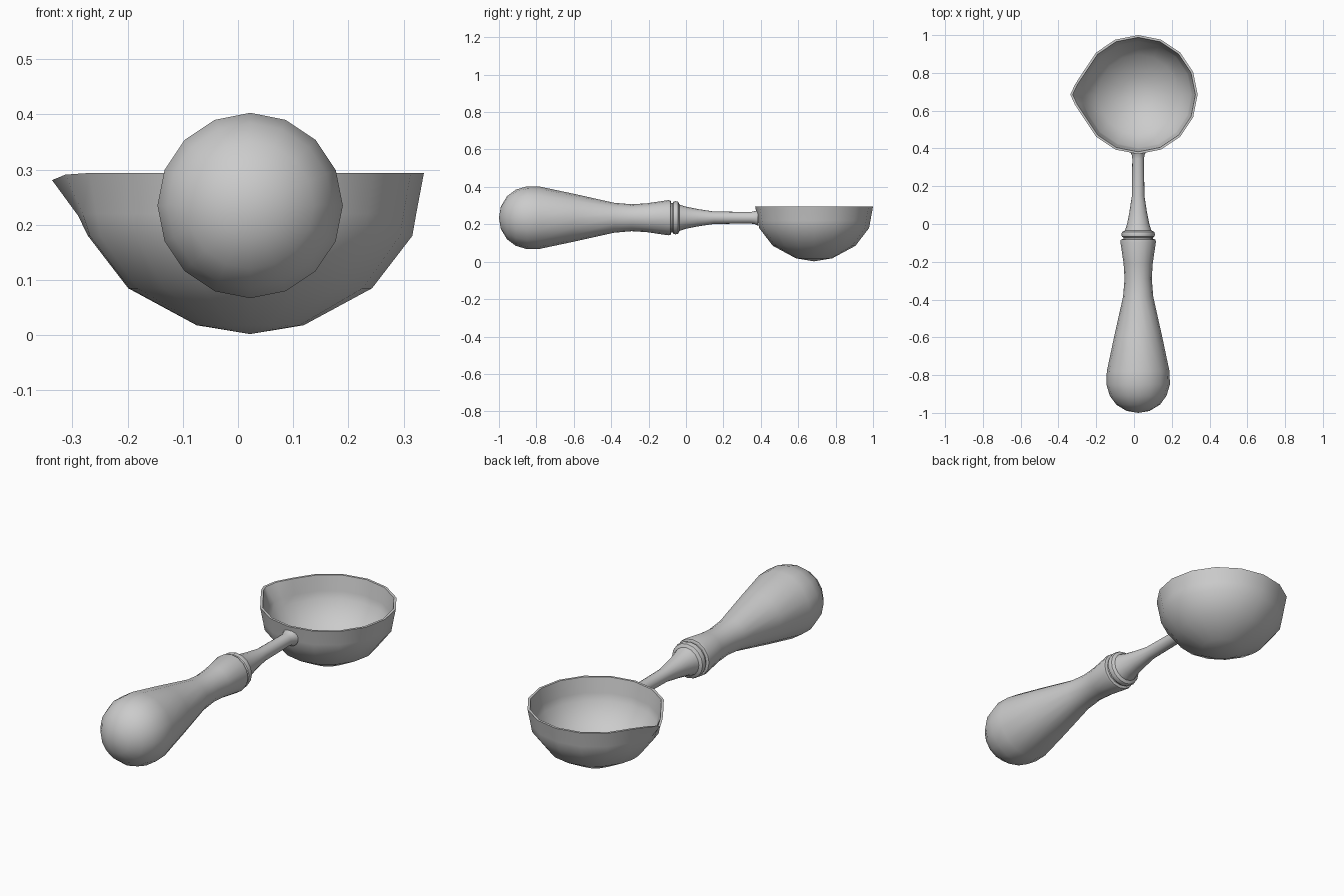
import bpy, bmesh
from math import sin, cos, radians

if "Cube" in bpy.data.objects:
    bpy.data.objects.remove(bpy.data.objects["Cube"])

CX, AXIS_Z, BOWL_Y = 0.022, 0.235, 0.685
SIDES = [i * 22.5 for i in range(16)]


def finish(bm, name, angle):
    bmesh.ops.remove_doubles(bm, verts=bm.verts, dist=1e-5)
    bmesh.ops.recalc_face_normals(bm, faces=bm.faces)
    mesh = bpy.data.meshes.new(name)
    bm.to_mesh(mesh)
    bm.free()
    ob = bpy.data.objects.new(name, mesh)
    bpy.context.collection.objects.link(ob)
    bpy.ops.object.select_all(action='DESELECT')
    bpy.context.view_layer.objects.active = ob
    ob.select_set(True)
    bpy.ops.object.shade_smooth_by_angle(angle=radians(angle))
    return ob


def skin(rings, name, angle):
    """Bridge a list of rings of points with quads; poles collapse on merge."""
    bm = bmesh.new()
    vs = [[bm.verts.new(p) for p in ring] for ring in rings]
    n = len(rings[0])
    for a, b, pa, pb in zip(vs, vs[1:], rings, rings[1:]):
        for i in range(n):
            j = (i + 1) % n
            if pa[0] == pa[1]:
                bm.faces.new((a[i], b[i], b[j]))
            elif pb[0] == pb[1]:
                bm.faces.new((a[i], b[i], a[j]))
            else:
                bm.faces.new((a[i], b[i], b[j], a[j]))
    return finish(bm, name, angle)


def turned(profile, name):
    """Lathe (y, radius) pairs around the horizontal handle axis."""
    rings = [[(CX + r * cos(radians(a)), y, AXIS_Z + r * sin(radians(a)))
              for a in SIDES] for y, r in profile]
    return skin(rings, name, 40)


# Wooden grip, from the butt to the narrow waist and flared end
turned([(-1.0, 0), (-0.99, 0.06), (-0.957, 0.115), (-0.91, 0.15), (-0.85, 0.168),
        (-0.78, 0.166), (-0.6, 0.128), (-0.385, 0.08), (-0.29, 0.072),
        (-0.21, 0.077), (-0.095, 0.094), (-0.083, 0.092), (-0.08, 0.085), (-0.08, 0)],
       "grip")

# Metal collar, tapering neck and rod flaring where it meets the bowl
turned([(-0.085, 0), (-0.085, 0.078), (-0.072, 0.078), (-0.067, 0.086), (-0.055, 0.089),
        (-0.042, 0.085), (-0.034, 0.07), (0.0, 0.059), (0.06, 0.047), (0.15, 0.033),
        (0.345, 0.031), (0.366, 0.034), (0.385, 0.043), (0.385, 0)],
       "collar_and_rod")

# Bowl: outer then inner wall, each row is radius, height, spout strength
bowl_profile = [(0, 0.002, 0), (0.097, 0.018, 0), (0.221, 0.085, 0), (0.294, 0.18, 0),
                (0.301, 0.22, 0.25), (0.315, 0.294, 1),
                (0.303, 0.294, 1), (0.289, 0.22, 0.25), (0.282, 0.184, 0),
                (0.212, 0.095, 0), (0.093, 0.03, 0), (0, 0.014, 0)]
angles = sorted(SIDES + [171, 189])
spout = {171: (0.024, 0.003), 180: (0.044, 0.013), 189: (0.024, 0.003)}
rings = []
for r, z, s in bowl_profile:
    ring = []
    for a in angles:
        push, dip = spout.get(a, (0, 0))
        rr = r + push * s if r else 0
        ring.append((CX + rr * cos(radians(a)), BOWL_Y + rr * sin(radians(a)), z - dip * s))
    rings.append(ring)
skin(rings, "bowl", 50)
